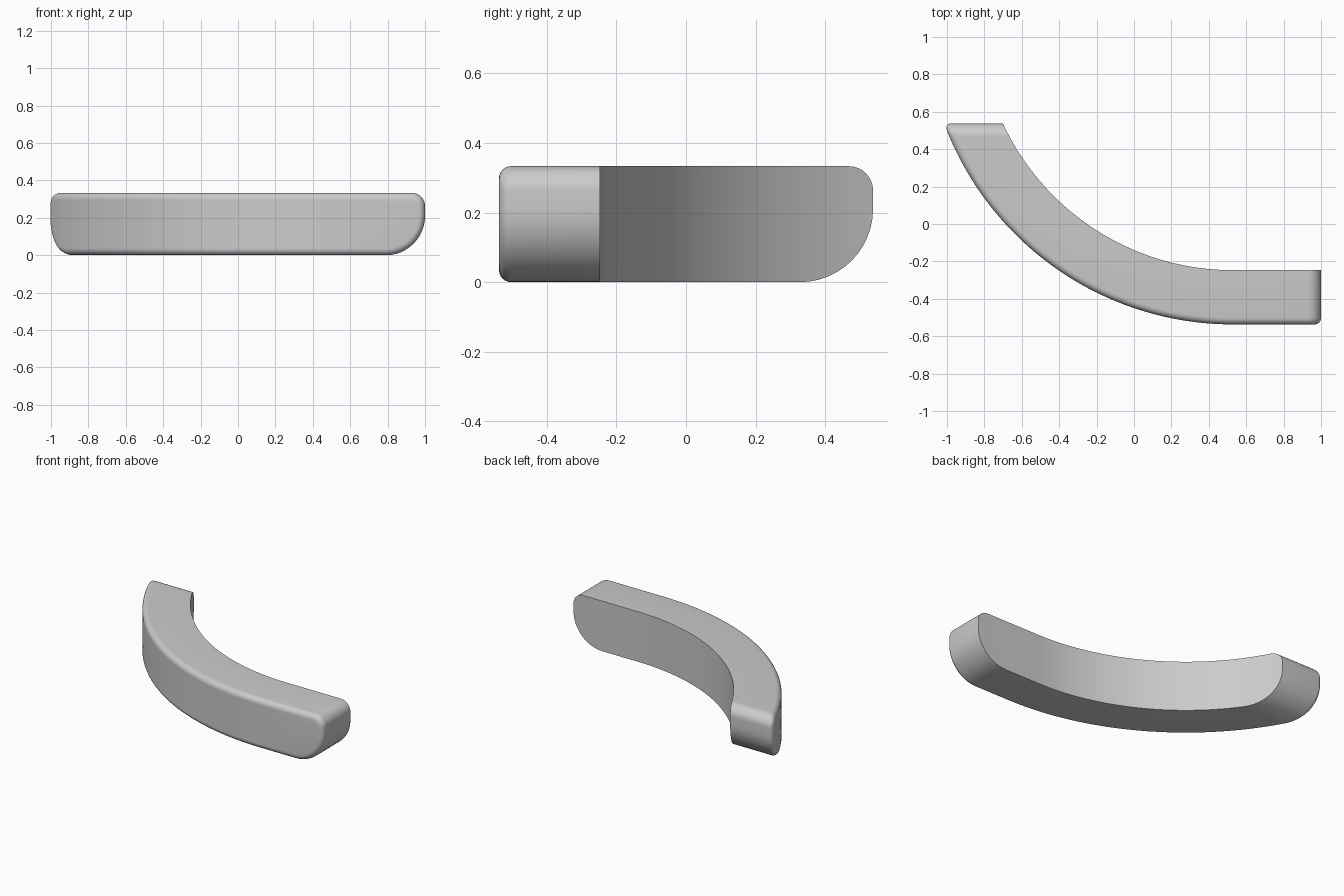
import bpy, bmesh
from math import sin, cos, acos, pi, radians

if "Cube" in bpy.data.objects:
    bpy.data.objects.remove(bpy.data.objects["Cube"])

H = 0.333            # height
WIDTH = 0.29         # thickness from outer to inner face
R_OUT = 1.648        # plan radius of the outer face
CX, Y_END = 0.53, 0.537
CY = -Y_END + R_OUT  # centre of the plan arc
R_BOT, R_TOP = 0.21, 0.07   # end corner radii, seen from the side
FILLET = 0.035       # rounding round the outer face
N_ARC, N_CORNER, N_FIL = 48, 12, 6


def rows(d):
    """(z, end inset) pairs from bottom to top for an outline shrunk by d."""
    out = []
    for k in range(N_CORNER + 1):
        t = pi / 2 * k / N_CORNER
        out.append((R_BOT - (R_BOT - d) * cos(t), R_BOT - (R_BOT - d) * sin(t)))
    for k in range(N_CORNER + 1):
        t = pi / 2 * k / N_CORNER
        out.append((H - R_TOP + (R_TOP - d) * sin(t), R_TOP - (R_TOP - d) * cos(t)))
    return out


def row_points(radius, z, inset):
    """Arc from the left end cut, followed by the straight right end."""
    a_end = acos((CY - (Y_END - inset)) / radius)
    pts = []
    for i in range(N_ARC + 1):
        a = a_end * (1 - i / N_ARC)
        pts.append((CX - radius * sin(a), CY - radius * cos(a), z))
    pts.append((1 - inset, CY - radius, z))
    return pts


bm = bmesh.new()


def grid(offset, d):
    return [[bm.verts.new(p) for p in row_points(R_OUT - offset, z, inset)]
            for z, inset in rows(d)]


def border(g):
    return (g[0] + [r[-1] for r in g[1:-1]] + g[-1][::-1]
            + [r[0] for r in g[-2:0:-1]])


# inner face, then the fillet layers out to the outer face
layers = [grid(WIDTH, 0)]
for k in range(N_FIL + 1):
    t = pi / 2 * k / N_FIL
    layers.append(grid(FILLET * (1 - sin(t)), FILLET * (1 - cos(t))))

# curved inner and outer faces
for g in (layers[0], layers[-1]):
    for lo, hi in zip(g, g[1:]):
        for i in range(len(lo) - 1):
            bm.faces.new((lo[i], lo[i + 1], hi[i + 1], hi[i]))

# top, bottom, ends and fillet
for ga, gb in zip(layers, layers[1:]):
    a, b = border(ga), border(gb)
    for i in range(len(a)):
        j = (i + 1) % len(a)
        bm.faces.new((a[i], a[j], b[j], b[i]))

bmesh.ops.delete(bm, geom=[v for v in bm.verts if not v.link_faces], context='VERTS')
bmesh.ops.remove_doubles(bm, verts=bm.verts, dist=1e-5)
bmesh.ops.recalc_face_normals(bm, faces=bm.faces)

mesh = bpy.data.meshes.new("curved_bar")
bm.to_mesh(mesh)
bm.free()
bar = bpy.data.objects.new("curved_bar", mesh)
bpy.context.collection.objects.link(bar)
bpy.context.view_layer.objects.active = bar
bar.select_set(True)
bpy.ops.object.shade_smooth_by_angle(angle=radians(30))
